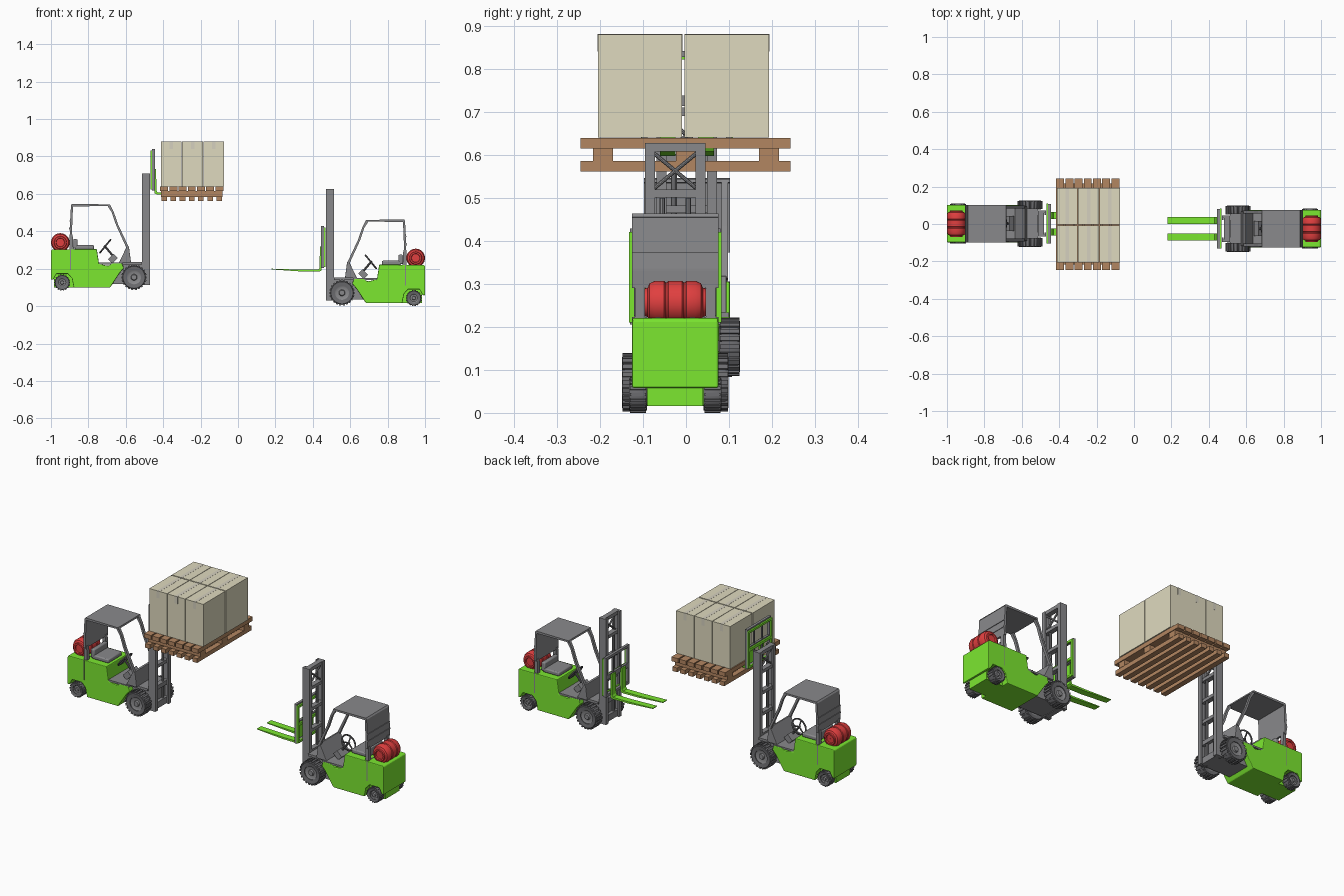
import bpy, bmesh, math
from mathutils import Matrix, Vector

if "Cube" in bpy.data.objects:
    bpy.data.objects.remove(bpy.data.objects["Cube"])

COL = {'green': (0.2, 0.8, 0.03, 1), 'red': (0.75, 0.05, 0.05, 1), 'dark': (0.25, 0.25, 0.26, 1),
       'tyre': (0.15, 0.15, 0.16, 1), 'wood': (0.45, 0.24, 0.12, 1), 'card': (0.74, 0.7, 0.52, 1),
       'tape': (0.66, 0.63, 0.52, 1)}
MATS = {}
for k, c in COL.items():
    MATS[k] = bpy.data.materials.new(k)
    MATS[k].diffuse_color = c

M = Matrix()      # placement of the machine being built
TAG = ''


def finish(name, bm, col, bevel=0, smooth=False, dz=0):
    bmesh.ops.recalc_face_normals(bm, faces=bm.faces)
    me = bpy.data.meshes.new(name)
    bm.to_mesh(me)
    bm.free()
    ob = bpy.data.objects.new(TAG + name, me)
    bpy.context.collection.objects.link(ob)
    ob.matrix_world = M @ Matrix.Translation((0, 0, dz))
    me.materials.append(MATS[col])
    if bevel:
        b = ob.modifiers.new('bevel', 'BEVEL')
        b.width, b.segments, b.limit_method = bevel, 2, 'ANGLE'
    if smooth:
        bpy.ops.object.select_all(action='DESELECT')
        ob.select_set(True)
        bpy.context.view_layer.objects.active = ob
        bpy.ops.object.shade_smooth_by_angle(angle=math.radians(35))
    return ob


def add_box(bm, x0, x1, y0, y1, z0, z1, rot=Matrix()):
    s = Matrix.Diagonal((x1 - x0, y1 - y0, z1 - z0, 1))
    t = Matrix.Translation(((x0 + x1) / 2, (y0 + y1) / 2, (z0 + z1) / 2))
    bmesh.ops.create_cube(bm, size=1, matrix=t @ rot @ s)


def boxes(name, col, items, **kw):
    bm = bmesh.new()
    for it in items:
        add_box(bm, *it)
    return finish(name, bm, col, **kw)


def prism(name, col, pts, spans, **kw):
    """Side profile (x, z) extruded over each y span."""
    bm = bmesh.new()
    for y0, y1 in spans:
        f = bm.faces.new([bm.verts.new((x, y0, z)) for x, z in pts])
        g = bmesh.ops.extrude_face_region(bm, geom=[f])['geom']
        bmesh.ops.translate(bm, vec=(0, y1 - y0, 0), verts=[v for v in g if isinstance(v, bmesh.types.BMVert)])
    return finish(name, bm, col, **kw)


def add_lathe(bm, prof, c, axis, n=32):
    """Closed (radius, height) profile turned about an axis."""
    m = Matrix.Translation(c) @ Vector(axis).to_track_quat('Z', 'Y').to_matrix().to_4x4()
    rings = [[bm.verts.new(m @ Vector((r * math.cos(2 * math.pi * i / n), r * math.sin(2 * math.pi * i / n), h)))
              for i in range(n)] for r, h in prof]
    for j in range(len(prof)):
        a, b = rings[j], rings[(j + 1) % len(prof)]
        for i in range(n):
            k = (i + 1) % n
            bm.faces.new((a[i], a[k], b[k], b[i]))


def rod(bm, a, b, r):
    a, b = Vector(a), Vector(b)
    h = (b - a).length
    add_lathe(bm, [(.0005, 0), (r, 0), (r, h), (.0005, h)], a, b - a, 10)


def pair(y0, y1):
    return [(y0, y1), (-y1, -y0)]


def wheels(name, x, z, R, y0, y1, lugs):
    bm, hub = bmesh.new(), bmesh.new()
    w, yc = y1 - y0, (y0 + y1) / 2
    for s in (1, -1):
        q = R * .93
        add_lathe(bm, [(R * .55, -w / 2 + .003), (q * .93, -w / 2), (q, -w * .36), (q, w * .36),
                       (q * .93, w / 2), (R * .55, w / 2 - .003)], (x, s * yc, z), (0, s, 0))
        for i in range(lugs):
            a = 2 * math.pi * i / lugs
            px, pz = x + math.cos(a) * R * .95, z + math.sin(a) * R * .95
            add_box(bm, px - R * .05, px + R * .05, s * yc - w * .46, s * yc + w * .46,
                    pz - R * .08, pz + R * .08, Matrix.Rotation(-a, 4, 'Y'))
        h = w / 2 - .007
        add_lathe(hub, [(.0005, -h), (R * .56, -h), (R * .56, h), (R * .45, h - .004), (R * .25, h - .004),
                        (R * .2, h + .004), (.0005, h + .004)], (x, s * yc, z), (0, s, 0))
    finish(name + '_tyres', bm, 'tyre', smooth=True)
    finish(name + '_hubs', hub, 'dark', smooth=True)


def forklift(lift):
    # chassis, with wheel arches cut into its side profile
    prism('body', 'green', [(1, .215), (.993, .22), (.755, .222), (.743, .143), (.695, .132), (.67, .145), (.62, .145),
                            (.61, .12), (.632, .095), (.684, .016), (.878, .016), (.888, .065), (.91, .09),
                            (.97, .09), (.988, .058), (1, .058)], [(-.1, .1)], bevel=.004)
    boxes('rear_underbody', 'green', [(.87, .985, -.064, .064, .016, .1)])
    boxes('front_axle_housing', 'dark', [(.5, .68, -.068, .068, .035, .14), (.55, .562, -.08, .08, .06, .085)])
    boxes('hood_seams', 'dark', [(.894, .898, -.1008, .1008, .11, .2225)])
    wheels('front', .556, .071, .068, .075, .124, 22)
    wheels('rear', .94, .043, .043, .066, .107, 18)
    # cab floor, cowl and driver's place
    boxes('floor_plate', 'dark', [(.512, .625, -.08, .08, .14, .153), (.615, .745, -.098, .098, .14, .15)])
    prism('cowl', 'dark', [(.572, .15), (.583, .235), (.594, .237), (.636, .15)], [(-.092, .092)], bevel=.002)
    boxes('seat', 'dark', [(.77, .872, -.062, .062, .22, .243), (.858, .882, -.062, .062, .225, .275)],
          bevel=.006, smooth=True)
    bm = bmesh.new()
    add_box(bm, .648, .69, -.04, .04, .155, .187, Matrix.Rotation(math.radians(45), 4, 'Y'))
    finish('console', bm, 'dark')
    bm = bmesh.new()
    c, ax = Vector((.71, 0, .237)), Vector((.776, 0, .63))
    ring = [(.045 + .0045 * math.cos(k * math.pi / 4), .0045 * math.sin(k * math.pi / 4)) for k in range(8)]
    add_lathe(bm, ring, c, ax)
    rod(bm, c + ax * .006, (.66, 0, .175), .006)
    side = ax.cross(Vector((0, 1, 0)))
    for k in range(3):
        a = math.radians(90 + 120 * k)
        rod(bm, c, c + (Vector((0, 1, 0)) * math.cos(a) - side * math.sin(a)) * .045, .004)
    finish('steering_wheel', bm, 'tyre', smooth=True)
    # overhead guard
    prism('front_pillars', 'dark', [(.583, .23), (.595, .225), (.652, .35), (.675, .418), (.696, .45),
                                    (.684, .46), (.664, .42), (.641, .353)], pair(.08, .096))
    prism('roof', 'dark', [(.682, .452), (.684, .461), (.888, .463), (.894, .455), (.888, .45)], [(-.1, .1)])
    prism('rear_panel', 'dark', [(.882, .455), (.893, .455), (.9, .33), (.898, .29), (.886, .29), (.887, .33)],
          [(-.1, .1)])
    boxes('panel_ribs', 'dark', [(.888, .903, -.1, .1, .33, .336), (.888, .901, -.1, .1, .37, .374)])
    prism('rear_pillars', 'dark', [(.884, .3), (.9, .3), (.9, .215), (.88, .215)], pair(.072, .094))
    # gas tank
    bm = bmesh.new()
    half = [(.0005, .064), (.022, .064), (.024, .071), (.032, .071), (.034, .064), (.044, .06), (.05, .047),
            (.05, .026), (.0465, .023), (.0465, .019), (.05, .016)]
    add_lathe(bm, half + [(r, -h) for r, h in reversed(half)], (.95, 0, .257), (0, 1, 0))
    finish('gas_tank', bm, 'red', smooth=True)
    boxes('tank_cradle', 'dark', [(.915, .985, s * .04 - .006, s * .04 + .006, .215, .226) for s in (1, -1)])
    # mast: two channel rails, crossbars and a diagonal brace
    rails = []
    for s in (1, -1):
        ys = sorted((s * .058, s * .07))
        rails += [(.47, .513, *ys, .03, .627)]
        ys = sorted((s * .047, s * .07))
        rails += [(.47, .478, *ys, .03, .627), (.505, .513, *ys, .03, .627)]
    bars = [(.482, .51, -.06, .06, z - h, z + h) for z, h in
            ((.617, .01), (.51, .009), (.39, .009), (.27, .009), (.15, .012), (.05, .018))]
    boxes('mast', 'dark', rails + bars)
    bm = bmesh.new()
    for s in (1, -1):
        rod(bm, (.498, -.055 * s, .517), (.498, .055 * s, .608), .005)
        rod(bm, (.493, s * .03, .05), (.493, s * .03, .5), .007)
    finish('mast_braces', bm, 'dark')

    # carriage, load backrest and forks
    def frame(x0, x1, w, z0, z1, t):
        return [(x0, x1, -w, w, z1 - t, z1), (x0, x1, -w, w, z0, z0 + t),
                (x0, x1, w - t, w, z0, z1), (x0, x1, -w, -w + t, z0, z1)]
    boxes('load_backrest', 'dark', frame(.445, .46, .105, .205, .428, .014)
          + [(.446, .459, -.1, .1, .3, .325)]
          + [(.448, .456, y - .004, y + .004, .21, .42) for y in (-.035, .035)], dz=lift)
    boxes('carriage', 'green', frame(.46, .469, .107, .21, .42, .012)
          + [(.46, .469, -.1, .1, .305, .32)], dz=lift)
    prism('forks', 'green', [(.446, .32), (.446, .19), (.435, .184), (.34, .185), (.18, .196), (.18, .2),
                             (.34, .195), (.43, .195), (.436, .205), (.438, .32)], pair(.026, .063), dz=lift)


M, TAG = Matrix.Translation((0, -.025, 0)), 'right_'
forklift(0)
M, TAG = Matrix.Translation((0, .002, .083)) @ Matrix.Rotation(math.pi, 4, 'Z'), 'left_'
forklift(.33)

# pallet
M, TAG = Matrix(), ''
slats = [-.395 + i * .0492 for i in range(7)]
boxes('pallet_top_boards', 'wood', [(x - .021, x + .021, -.245, .243, .615, .639) for x in slats])
boxes('pallet_bottom_boards', 'wood', [(x - .015, x + .015, -.245, .243, .561, .585) for x in slats])
boxes('pallet_stringers', 'wood', [(-.412, -.083, y - .023, y + .023, .584, .616) for y in (-.193, 0, .193)])

# stacked cartons with tape seams
for i in range(3):
    for j in range(2):
        x, y = -.412 + i * .1135, (-.205, -.003)[j]
        boxes(f'carton_{i}_{j}', 'card', [(x, x + .111, y, y + .196, .64, .88)])
        boxes(f'tape_{i}_{j}', 'tape', [(x + .046, x + .065, y - .0006, y + .1966, .84, .8806)])

for m in bpy.data.materials:
    if m.users and not m.is_grease_pencil:
        m.use_nodes = True
        m.node_tree.nodes["Principled BSDF"].inputs["Base Color"].default_value = m.diffuse_color
